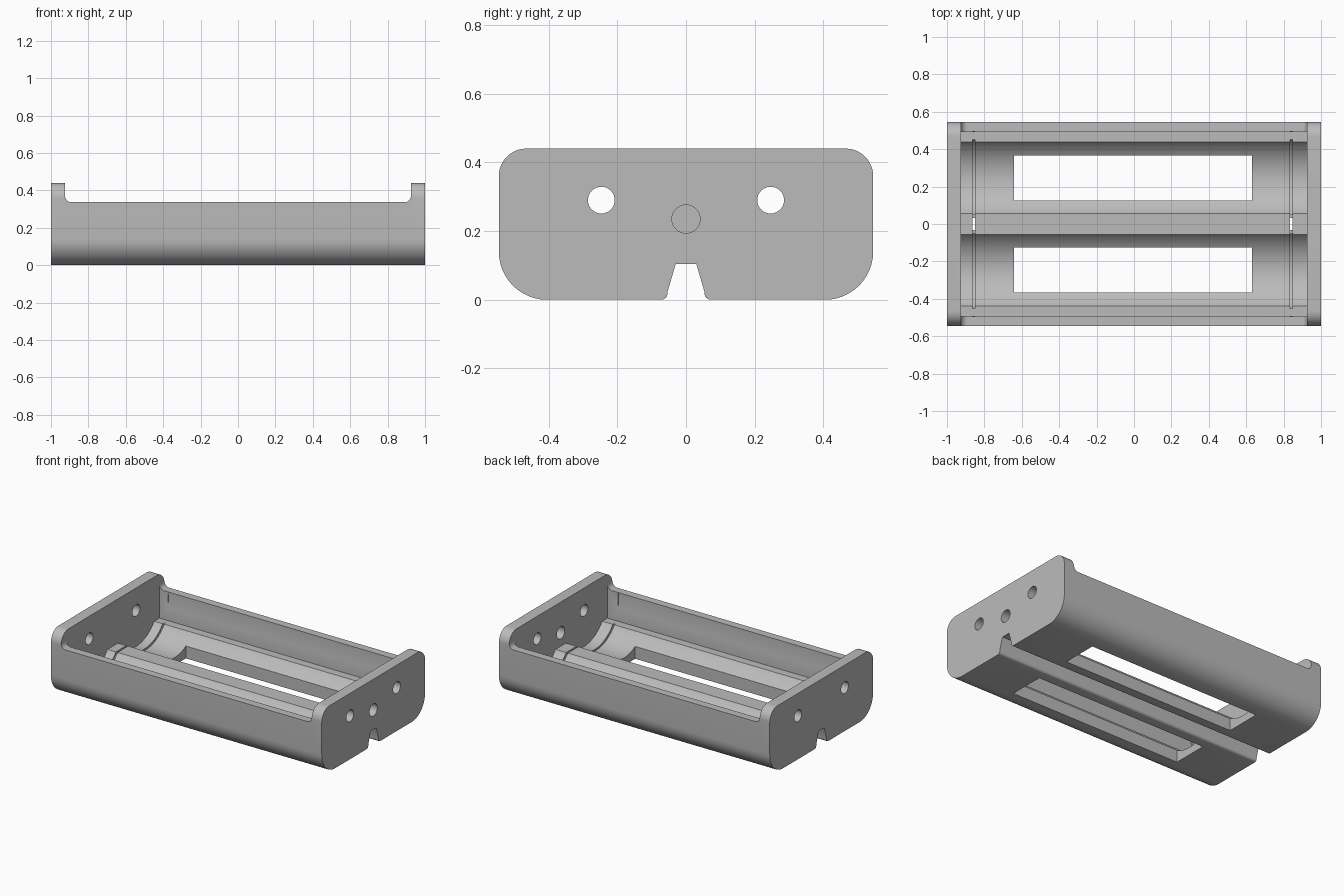
import bpy, bmesh
from math import sin, cos, pi, radians
from mathutils import Vector

if "Cube" in bpy.data.objects:
    bpy.data.objects.remove(bpy.data.objects["Cube"], do_unlink=True)

plastic = bpy.data.materials.new("grey_plastic")
plastic.use_nodes = True
plastic.diffuse_color = (0.5, 0.5, 0.5, 1)
plastic.node_tree.nodes["Principled BSDF"].inputs["Base Color"].default_value = (0.5, 0.5, 0.5, 1)

INNER = 0.925            # inner face of the end walls
CELL_Y, CELL_Z = 0.2465, 0.29


def arc(cx, cy, r, start, end, steps=12):
    angles = [radians(start + (end - start) * i / steps) for i in range(steps + 1)]
    return [(cx + r * cos(a), cy + r * sin(a)) for a in angles]


def prism(name, outline, lo, hi, axis="x"):
    """Extrude a (y, z) outline along x, or an (x, z) outline along y."""
    def place(p, t):
        return (t, p[0], p[1]) if axis == "x" else (p[0], t, p[1])
    bm = bmesh.new()
    face = bm.faces.new([bm.verts.new(place(p, lo)) for p in outline])
    grown = bmesh.ops.extrude_face_region(bm, geom=[face])["geom"]
    shift = Vector(place((0, 0), hi - lo))
    bmesh.ops.translate(bm, vec=shift, verts=[g for g in grown if isinstance(g, bmesh.types.BMVert)])
    bmesh.ops.recalc_face_normals(bm, faces=bm.faces)
    mesh = bpy.data.meshes.new(name)
    bm.to_mesh(mesh)
    bm.free()
    obj = bpy.data.objects.new(name, mesh)
    bpy.context.collection.objects.link(obj)
    mesh.materials.append(plastic)
    return obj


def box(name, x0, x1, y0, y1, z0, z1):
    return prism(name, [(y0, z0), (y1, z0), (y1, z1), (y0, z1)], x0, x1)


def rod(name, y, z, r, x0, x1, steps=32):
    return prism(name, arc(y, z, r, 0, 360, steps)[:-1], x0, x1)


# Outer shell: rounded block with a tapered cable groove underneath
half = [(0.03, 0.104)]
half += arc(0.072, 0.018, 0.018, 170, 270, 6)
half += arc(0.405, 0.14, 0.14, 270, 360)
half += arc(0.465, 0.36, 0.08, 0, 90)
outline = half + [(-y, z) for y, z in reversed(half)]
tray = prism("battery_tray", outline, -1, 1)

cutters = []
# Lowered side walls, filleted into the end walls
r = 0.035
low = arc(-INNER + r, 0.337 + r, r, 180, 270, 8) + arc(INNER - r, 0.337 + r, r, 270, 360, 8)
cutters.append(prism("wall_cutter", low + [(INNER, 0.6), (-INNER, 0.6)], -0.7, 0.7, "y"))

# Open interior down to the ledges and centre rib
cutters.append(box("interior_cutter", -INNER, INNER, -0.492, 0.492, 0.145, 0.7))

for s in (-1, 1):
    y = s * CELL_Y
    # Round cell cradles, floor windows and contact holes
    cutters.append(rod("cradle_cutter", y, CELL_Z, 0.24, -INNER, INNER, 72))
    cutters.append(box("window_cutter", -0.642, 0.632, y - 0.12, y + 0.12, -0.1, 0.2))
    cutters.append(rod("contact_hole_cutter", y, CELL_Z, 0.039, -1.2, 1.2))
# Wire hole in one end only
cutters.append(rod("wire_hole_cutter", 0, 0.235, 0.041, 0.8, 1.2))

# Thin contact slits across the cradles and rib
for x in (-0.857, 0.841):
    for s in (-1, 1):
        cutters.append(rod("slit_cutter", s * CELL_Y, CELL_Z, 0.252, x - 0.006, x + 0.006, 72))
    cutters.append(box("rib_slit_cutter", x - 0.0062, x + 0.0062, -0.05, 0.05, 0.095, 0.3))

bpy.context.view_layer.objects.active = tray
for cutter in cutters:
    cutter.hide_render = True
    mod = tray.modifiers.new(cutter.name, "BOOLEAN")
    mod.operation = "DIFFERENCE"
    mod.solver = "EXACT"
    mod.object = cutter
    bpy.ops.object.modifier_apply(modifier=mod.name)
for cutter in cutters:
    bpy.data.objects.remove(cutter, do_unlink=True)

bpy.ops.object.select_all(action="DESELECT")
tray.select_set(True)
bpy.ops.object.shade_smooth_by_angle(angle=radians(30))
